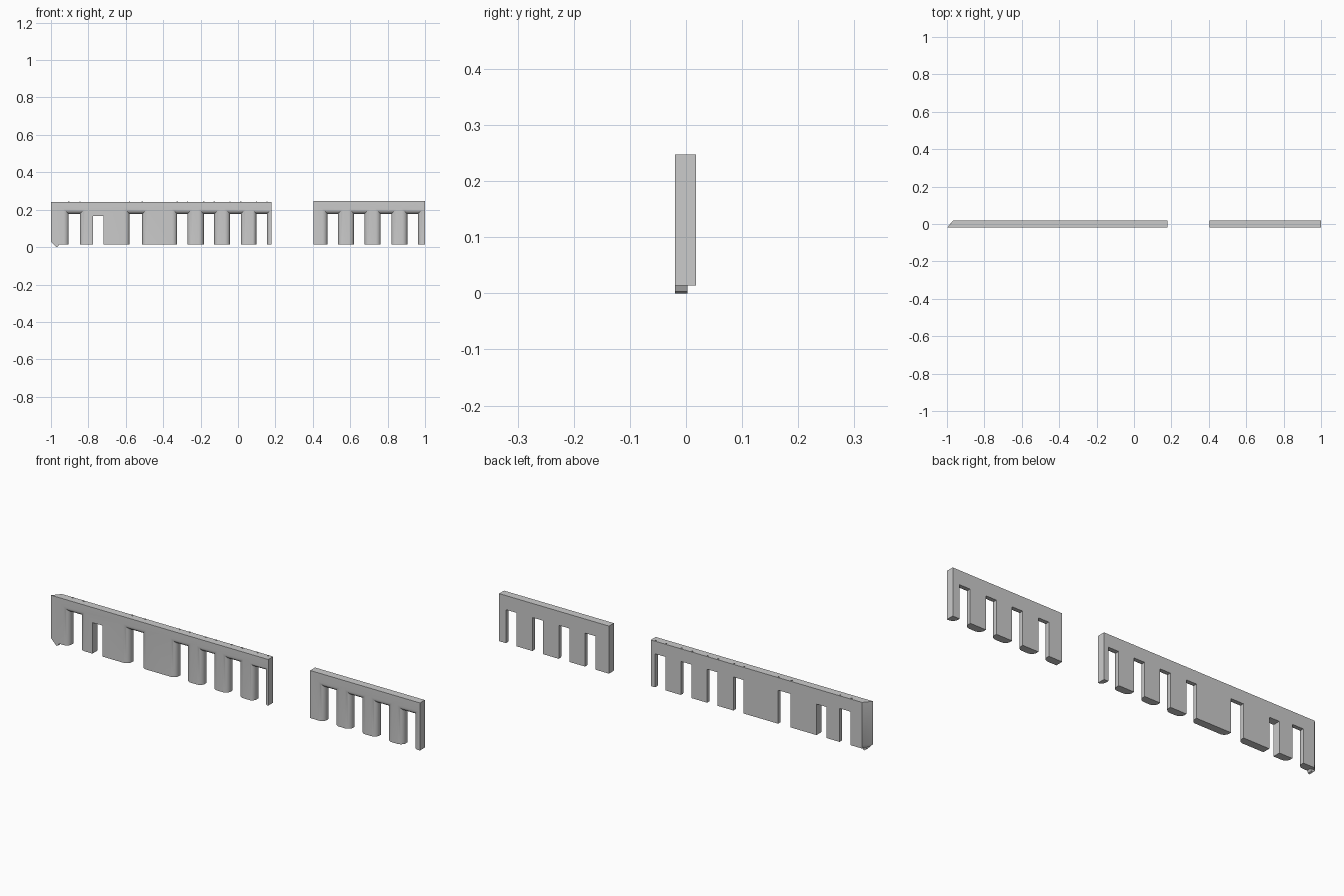
import bpy, bmesh, math

if "Cube" in bpy.data.objects:
    bpy.data.objects.remove(bpy.data.objects["Cube"])

FRONT, BACK, BASE = -0.02, 0.018, 0.014
FLARE, DEPTH, SEGS = 0.028, 0.026, 8


def loft(bm, loops):
    """Skin a stack of equal-length loops and cap both ends."""
    rings = [[bm.verts.new(p) for p in loop] for loop in loops]
    for a, b in zip(rings, rings[1:]):
        n = len(a)
        for i in range(n):
            bm.faces.new((a[i], a[(i + 1) % n], b[(i + 1) % n], b[i]))
    bm.faces.new(rings[0])
    bm.faces.new(rings[-1])


def finish(bm, name):
    bmesh.ops.recalc_face_normals(bm, faces=bm.faces[:])
    mesh = bpy.data.meshes.new(name)
    bm.to_mesh(mesh)
    bm.free()
    obj = bpy.data.objects.new(name, mesh)
    bpy.context.collection.objects.link(obj)
    return obj


def prism(name, front, back, y0, y1):
    bm = bmesh.new()
    loft(bm, [[(x, y0, z) for x, z in front], [(x, y1, z) for x, z in back]])
    return finish(bm, name)


def opening(bm, x0, x1, top, flare):
    """Doorway cutter whose front edges flare outward in a rounded splay."""
    steps = [(flare, FRONT - 0.02)]
    if flare:
        for i in range(SEGS + 1):
            a = i / SEGS * math.pi / 2
            steps.append((flare * (1 - math.sin(a)), FRONT + DEPTH * (1 - math.cos(a))))
    steps.append((0, BACK + 0.02))
    loft(bm, [[(x0 - m, y, -0.05), (x1 + m, y, -0.05),
               (x1 + m, y, top + m), (x0 - m, y, top + m)] for m, y in steps])


def cut(wall, doors):
    bm = bmesh.new()
    for d in doors:
        opening(bm, *d)
    cutter = finish(bm, "opening_cutter")
    cutter.hide_render = True
    mod = wall.modifiers.new("openings", "BOOLEAN")
    mod.operation, mod.solver, mod.object = "DIFFERENCE", "EXACT", cutter
    bpy.ops.object.select_all(action="DESELECT")
    bpy.context.view_layer.objects.active = wall
    wall.select_set(True)
    bpy.ops.object.modifier_apply(modifier=mod.name)
    bpy.data.objects.remove(cutter)
    bpy.ops.object.shade_smooth_by_angle(angle=math.radians(25))


# Long wall with a mitred left end
long_wall = prism("long_wall",
                  [(-1, 0.24), (-1, 0.03), (-0.984, BASE), (0.178, BASE), (0.178, 0.24)],
                  [(-0.967, 0.24), (-0.967, 0.03), (-0.966, BASE), (0.178, BASE), (0.178, 0.24)],
                  FRONT, BACK)
long_doors = [(-0.905, -0.845, 0.178, FLARE), (-0.775, -0.72, 0.166, 0),
              (-0.58, -0.512, 0.178, FLARE), (-0.325, -0.27, 0.178, FLARE),
              (-0.183, -0.127, 0.178, FLARE), (-0.043, 0.015, 0.178, FLARE),
              (0.098, 0.155, 0.178, 0.02)]
cut(long_wall, long_doors)

# Short wall
rect = [(0.405, BASE), (1, BASE), (1, 0.247), (0.405, 0.247)]
short_wall = prism("short_wall", rect, rect, FRONT, BACK)
cut(short_wall, [(0.478, 0.535, 0.178, FLARE), (0.62, 0.677, 0.178, FLARE),
                 (0.763, 0.82, 0.178, FLARE), (0.905, 0.963, 0.178, FLARE)])

# Small wedge foot under the mitred corner
foot = [(-0.984, BASE), (-0.97, 0), (-0.962, 0.003), (-0.957, BASE)]
prism("corner_foot", foot, foot, FRONT, 0.003)

# Tiny jamb pins showing on the long wall's top
for x0, x1, top, flare in long_doors:
    if flare:
        for x in (x0, x1):
            pin = [(x - 0.003, 0.235), (x + 0.003, 0.235), (x + 0.003, 0.243), (x - 0.003, 0.243)]
            prism("jamb_pin", pin, pin, 0.010, 0.015)
